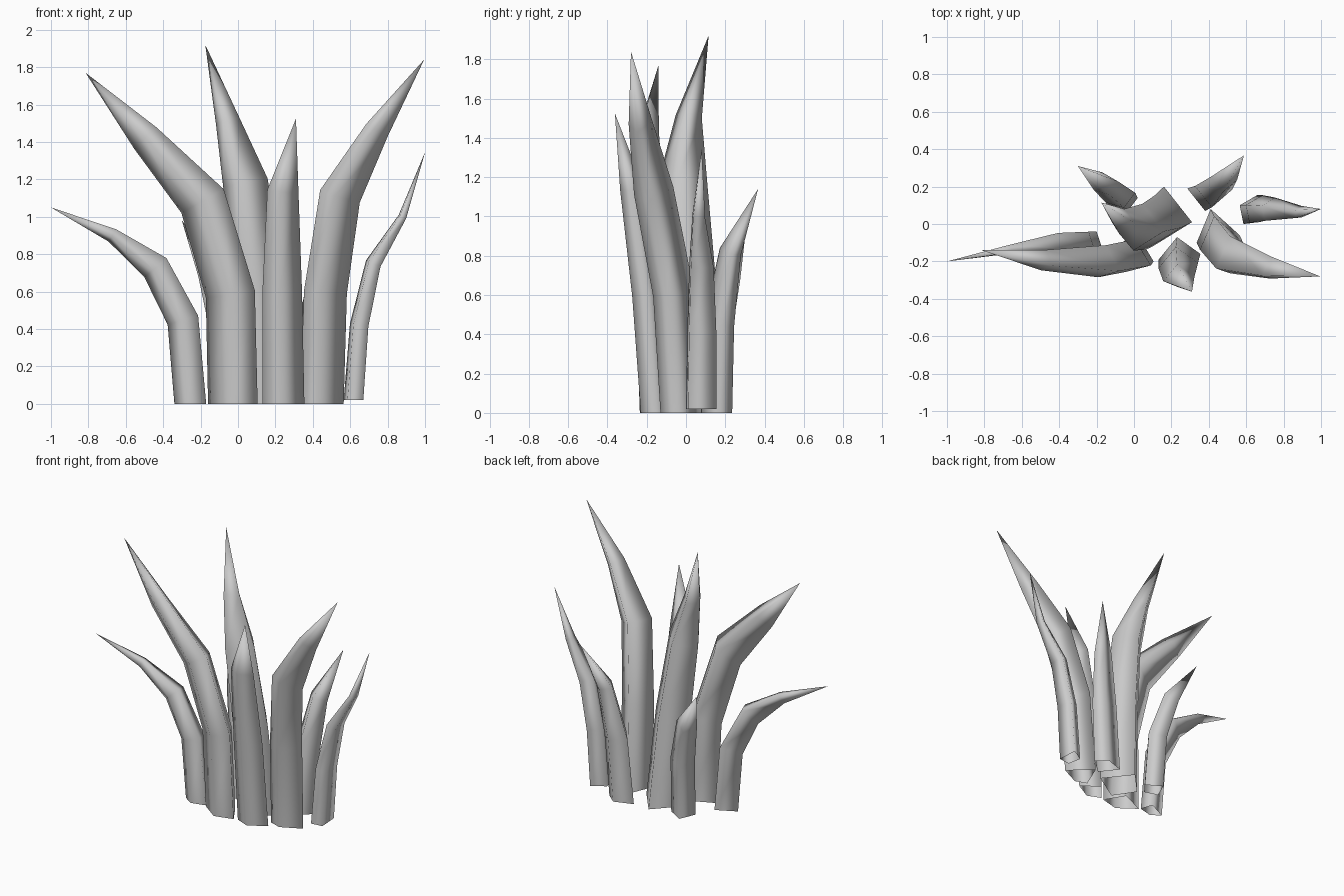
import bpy, bmesh
from mathutils import Vector

if "Cube" in bpy.data.objects:
    bpy.data.objects.remove(bpy.data.objects["Cube"])


def blade(name, corners, rings, tip, z0=0.0):
    """Loft a four-cornered open base section along tilted, shrinking rings to a point."""
    base = [Vector((x, y, z0)) for x, y in corners]
    c0 = sum(base, Vector()) / len(base)
    offs = [p - c0 for p in base]
    cents = [c0] + [Vector(r[:3]) for r in rings] + [Vector(tip)]
    bm = bmesh.new()
    loops = [[bm.verts.new(p) for p in base]]
    for i, r in enumerate(rings, 1):
        # ring plane halves the bend between neighbouring segments
        t = (cents[i] - cents[i-1]).normalized() + (cents[i+1] - cents[i]).normalized()
        q = Vector((0, 0, 1)).rotation_difference(t)
        loops.append([bm.verts.new(cents[i] + (q @ o) * r[3]) for o in offs])
    n = len(base)
    for a, b in zip(loops, loops[1:]):
        for k in range(n):
            j = (k + 1) % n
            bm.faces.new((a[k], a[j], b[j], b[k])).smooth = True
    end = bm.verts.new(tip)
    for k in range(n):
        bm.faces.new((loops[-1][k], loops[-1][(k + 1) % n], end)).smooth = True
    me = bpy.data.meshes.new(name)
    bm.to_mesh(me)
    bm.free()
    bpy.context.collection.objects.link(bpy.data.objects.new(name, me))


# Corners run counter-clockwise; rings are (x, y, z, scale)
# Left side blades
blade("low_left_blade",
      [(-.34, -.11), (-.27, -.155), (-.17, -.13), (-.20, -.04)],
      [(-.285, -.11, .45, 1.0), (-.435, -.11, .735, .92), (-.67, -.14, .905, .46)],
      (-1.0, -.20, 1.05))
blade("tall_left_blade",
      [(-.16, -.14), (-.03, -.235), (.105, -.20), (.02, -.06)],
      [(-.03, -.18, .59, 1.0), (-.18, -.21, 1.09, .98), (-.49, -.20, 1.425, .62)],
      (-.815, -.14, 1.77))
# Middle blades
blade("tall_middle_blade",
      [(.0, .03), (.10, -.12), (.31, .01), (.16, .20)],
      [(.10, .0, .62, .92), (.03, -.025, 1.18, .78), (-.06, .01, 1.51, .42)],
      (-.175, .115, 1.92))
blade("front_blade",
      [(.132, -.19), (.23, -.23), (.355, -.16), (.23, -.07)],
      [(.23, -.21, .60, .95), (.235, -.285, 1.14, .75)],
      (.31, -.362, 1.525))
# Right side blades
blade("tall_right_blade",
      [(.335, -.10), (.42, -.13), (.565, -.06), (.41, .08)],
      [(.45, -.09, .60, 1.0), (.53, -.19, 1.12, .97), (.735, -.247, 1.47, .58)],
      (.995, -.28, 1.84))
blade("thin_right_blade",
      [(.565, .10), (.585, .0), (.67, .01), (.66, .155)],
      [(.65, .07, .42, .95), (.725, .07, .75, .80), (.88, .06, 1.0, .42)],
      (1.0, .08, 1.345), z0=.02)
# Back blades
blade("back_left_blade",
      [(-.14, .09), (-.04, .06), (.02, .14), (-.09, .205)],
      [(-.075, .15, .40, 1.0), (-.15, .21, .70, .85)],
      (-.30, .31, .98))
blade("back_right_blade",
      [(.285, .19), (.38, .07), (.495, .17), (.42, .235)],
      [(.43, .18, .45, .95), (.485, .235, .82, .68)],
      (.588, .367, 1.14))
